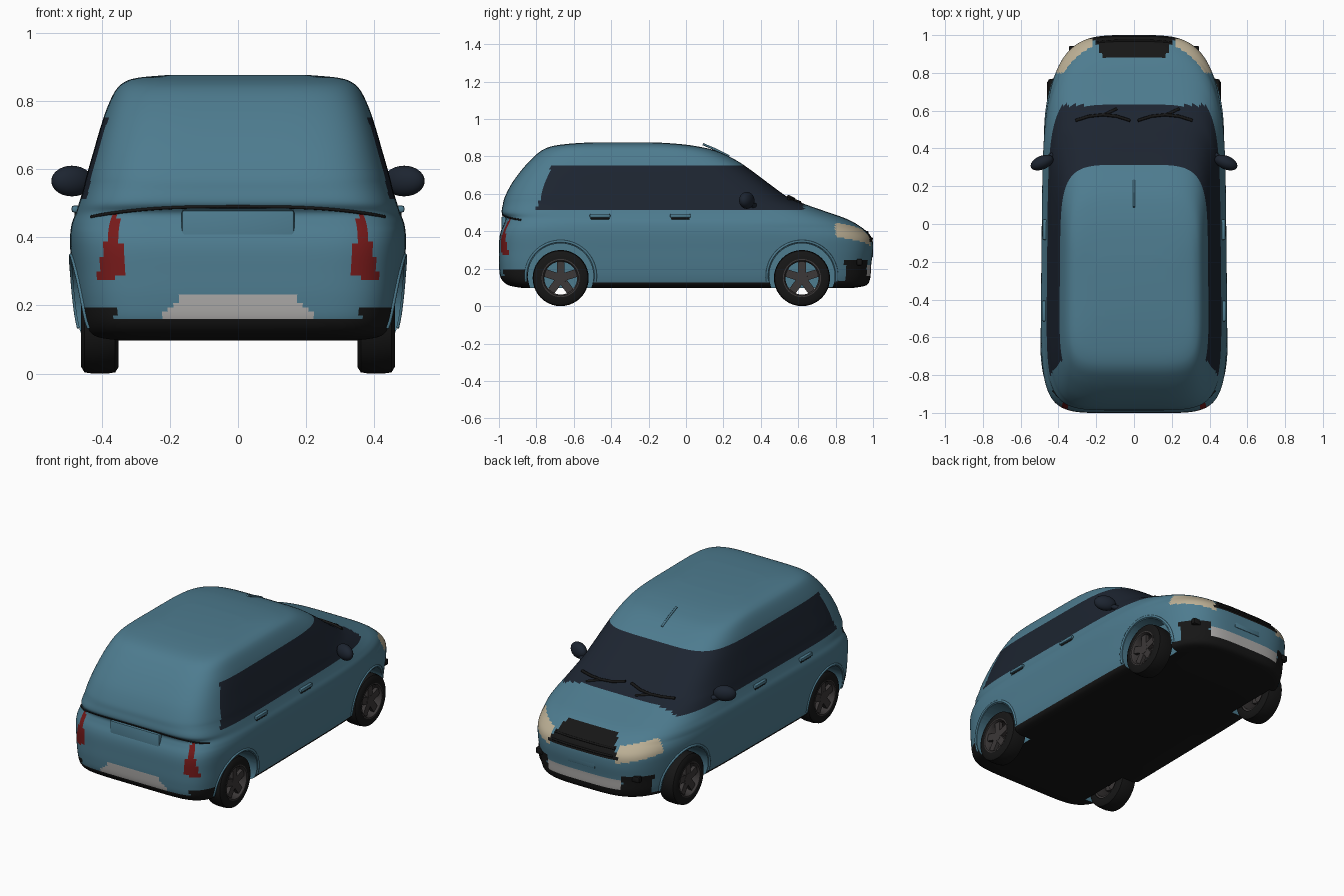
import bpy, bmesh, math
from mathutils import Vector, Matrix

if "Cube" in bpy.data.objects:
    bpy.data.objects.remove(bpy.data.objects["Cube"])


def material(name, rgb):
    m = bpy.data.materials.new(name)
    m.diffuse_color = (*rgb, 1)
    m.use_nodes = True
    m.node_tree.nodes["Principled BSDF"].inputs["Base Color"].default_value = m.diffuse_color
    return m


PAINT = material("paint", (.075, .2, .275))
GLASS = material("glass", (.012, .018, .03))
BLACK = material("black", (.008, .008, .008))
CREAM = material("headlight", (.5, .43, .3))
RED = material("tail_light", (.18, .01, .01))
PALE = material("pale_trim", (.42, .41, .40))
METAL = material("rim_metal", (.045, .04, .04))


def finish(bm, name, mats, angle=40):
    bmesh.ops.recalc_face_normals(bm, faces=bm.faces)
    me = bpy.data.meshes.new(name)
    bm.to_mesh(me)
    bm.free()
    ob = bpy.data.objects.new(name, me)
    bpy.context.collection.objects.link(ob)
    for m in mats:
        me.materials.append(m)
    smooth(ob, angle)
    return ob


def smooth(ob, angle):
    bpy.ops.object.select_all(action='DESELECT')
    ob.select_set(True)
    bpy.context.view_layer.objects.active = ob
    bpy.ops.object.shade_smooth_by_angle(angle=math.radians(angle))


def box(name, loc, size, mat, bevel=.006):
    bm = bmesh.new()
    bmesh.ops.create_cube(bm, size=1, matrix=Matrix.Translation(loc) @ Matrix.Diagonal((*size, 1)))
    bmesh.ops.bevel(bm, geom=bm.edges[:], offset=bevel, segments=2, affect='EDGES', profile=.5)
    return finish(bm, name, [mat])


def tube(name, pts, r, mat):
    cu = bpy.data.curves.new(name, 'CURVE')
    cu.dimensions = '3D'
    cu.bevel_depth, cu.bevel_resolution, cu.use_fill_caps = r, 2, True
    sp = cu.splines.new('POLY')
    sp.points.add(len(pts) - 1)
    for p, co in zip(sp.points, pts):
        p.co = (*co, 1)
    cu.materials.append(mat)
    ob = bpy.data.objects.new(name, cu)
    bpy.context.collection.objects.link(ob)
    return ob


def loft(bm, rings, closed=False):
    rows = [[bm.verts.new(p) for p in r] for r in rings]
    n = len(rows[0])
    for a, b in list(zip(rows, rows[1:])) + ([(rows[-1], rows[0])] if closed else []):
        for i in range(n):
            bm.faces.new((a[i], a[(i + 1) % n], b[(i + 1) % n], b[i]))
    return rows


# Body levels: height, rear y, nose y, half width
LEVELS = [(.098, -.88, .90, .41), (.112, -.95, .965, .45), (.15, -.99, .985, .465),
          (.22, -1, .99, .475), (.30, -1, 1, .482), (.36, -.998, .995, .487),
          (.40, -.99, .965, .488), (.44, -.973, .91, .483), (.47, -.966, .85, .472),
          (.50, -.985, .765, .462), (.54, -.98, .65, .45), (.58, -.97, .55, .44),
          (.65, -.935, .45, .42), (.72, -.885, .357, .40), (.78, -.832, .268, .38),
          (.83, -.775, .163, .356), (.855, -.715, .055, .33), (.868, -.625, -.05, .29),
          (.876, -.5, -.175, .205)]


def spline_rows(rows, steps):
    out = []
    for i in range(len(rows) - 1):
        q = [Vector(rows[min(max(i + k, 0), len(rows) - 1)]) for k in (-1, 0, 1, 2)]
        for s in range(steps):
            t = s / steps
            out.append(.5 * (2 * q[1] + (q[2] - q[0]) * t + (2 * q[0] - 5 * q[1] + 4 * q[2] - q[3]) * t * t
                             + (3 * q[1] - q[0] - 3 * q[2] + q[3]) * t ** 3))
    return out + [Vector(rows[-1])]


def body_ring(level):
    z, yr, yf, w = level
    t = min(max((z - .42) / .14, 0), 1)
    a, b = 80, 56
    sq = [(1, -1 + 2 * i / a) for i in range(a)] + [(1 - 2 * i / b, 1) for i in range(b)]
    sq += [(-u, -v) for u, v in sq]
    ring = []
    for u, v in sq:
        # Corner squareness: rounder nose, squarer tail, softer cabin
        n = 3.9 + 1.3 * t if v > 0 else 6.8 - 1.3 * t
        d = (abs(u) ** n + abs(v) ** n) ** (-1 / n)
        y = (yf + yr) / 2 + v * d * (yf - yr) / 2
        ring.append((u * d * w * (1 - .022 * y), y, z))
    return ring


def body_colour(c, n):
    x, y, z = abs(c.x), c.y, c.z
    if z < .16 and n.z < -.3:
        return 2
    if .515 < z < .755 and -.8 + (z - .52) * .35 < y < .63 and (z > .535 or n.y < .45):
        return 1
    if y > .7:
        if x < .23 - (z - .35) * .6 and .345 < z < .455 and y > .86:
            return 2
        if y > .8 and .22 < x and .32 + (x - .22) * .25 < z < .41 + (x - .22) * .25:
            return 3
        if z < .25 and y > .85:
            return 5 if x < .24 and .155 < z < .225 else 2 if z < .2 or x > .25 else 0
    if y < -.85:
        if .335 + (z - .3) * .1 < x < .365 + (.48 - z) * .25 and .27 + (.4 - x) * .3 < z < .47:
            return 4
        if .155 < z < .235 and x < .24 - (z - .155):
            return 5
        if z < .155 or (z < .195 and x > .36):
            return 2
    return 0


# Body shell
bm = bmesh.new()
rows = loft(bm, [body_ring(r) for r in spline_rows(LEVELS, 6)])
for r in (rows[0], rows[-1]):
    bm.faces.new(r)
bmesh.ops.recalc_face_normals(bm, faces=bm.faces)
for f in bm.faces:
    f.material_index = body_colour(f.calc_center_median(), f.normal)
body = finish(bm, "body", [PAINT, GLASS, BLACK, CREAM, RED, PALE])

# Wheel wells cut from the body
AXLES = {"rear": -.67, "front": .62}
bm = bmesh.new()
for y in AXLES.values():
    for s in (-1, 1):
        bmesh.ops.create_cone(bm, cap_ends=True, segments=48, radius1=.175, radius2=.175, depth=.3,
                              matrix=Matrix.Translation((s * .488, y, .16)) @ Matrix.Rotation(math.pi / 2, 4, 'Y'))
cutter = finish(bm, "wheel_well_cutter", [PAINT])
mod = body.modifiers.new("wells", 'BOOLEAN')
mod.object, mod.solver = cutter, 'EXACT'
bpy.context.view_layer.objects.active = body
bpy.ops.object.modifier_apply(modifier=mod.name)
bpy.data.objects.remove(cutter)
smooth(body, 35)
bpy.context.view_layer.update()


# Project a point onto the body along a direction
def on_body(origin, direction):
    hit, loc, _, _ = body.ray_cast(Vector(origin), Vector(direction))
    return loc if hit else None


def on_side(s, y, z):
    return on_body((s, y, z), (-s, 0, 0))


def lathe(bm, profile, centre, seg=40):
    rings = []
    for i in range(seg):
        a = 2 * math.pi * i / seg
        rings.append([(centre.x + x, centre.y + r * math.cos(a), centre.z + r * math.sin(a)) for x, r in profile])
    loft(bm, rings, closed=True)


# Wheels: lathed tyre and rim, hub and five spokes
TYRE = [(-.055, .1), (-.055, .13), (-.045, .146), (-.02, .15), (.02, .15), (.045, .146), (.055, .13), (.055, .1)]
RIM = [(-.05, .088), (-.05, .102), (.056, .102), (.056, .095), (.045, .088)]
for axle, y in AXLES.items():
    for s, side in ((-1, "left"), (1, "right")):
        c = Vector((s * .405, y, .15))
        bm = bmesh.new()
        lathe(bm, TYRE, c)
        finish(bm, f"{axle}_{side}_tyre", [BLACK])
        bm = bmesh.new()
        lathe(bm, [(s * x, r) for x, r in RIM], c)
        bmesh.ops.create_cone(bm, cap_ends=True, segments=24, radius1=.034, radius2=.03, depth=.05,
                              matrix=Matrix.Translation(c + Vector((s * .02, 0, 0))) @ Matrix.Rotation(math.pi / 2, 4, 'Y'))
        for k in range(5):
            m = (Matrix.Translation(c + Vector((s * .033, 0, 0))) @ Matrix.Rotation(math.tau * k / 5, 4, 'X')
                 @ Matrix.Translation((0, 0, .058)) @ Matrix.Diagonal((.022, .042, .075, 1)))
            bmesh.ops.create_cube(bm, size=1, matrix=m)
        finish(bm, f"{axle}_{side}_rim", [METAL])
        # Arch lip following the body side
        arc = [math.radians(-8 + 196 * i / 32) for i in range(33)]
        pts = [on_side(s, y + .187 * math.cos(a), .16 + .187 * math.sin(a)) for a in arc]
        tube(f"{axle}_{side}_arch_lip", [p for p in pts if p and abs(p.x) > .38], .007, PAINT)
    tube(f"{axle}_axle", [(-.38, y, .15), (.38, y, .15)], .018, BLACK)

for s, side in ((-1, "left"), (1, "right")):
    # Door mirrors
    bm = bmesh.new()
    bmesh.ops.create_uvsphere(bm, u_segments=24, v_segments=14, radius=1,
                              matrix=Matrix.Translation((s * .487, .325, .565)) @ Matrix.Rotation(-s * .4, 4, 'Z')
                              @ Matrix.Diagonal((.064, .036, .045, 1)))
    finish(bm, f"{side}_mirror", [GLASS])
    tube(f"{side}_mirror_arm", [(s * .42, .37, .535), (s * .48, .335, .55)], .015, GLASS)
    # Door handles
    for y, door in ((-.46, "rear"), (-.03, "front")):
        x = on_side(s, y, .48).x
        box(f"{side}_{door}_door_handle", (x + s * .004, y, .483), (.022, .11, .02), PAINT)
        box(f"{side}_{door}_handle_recess", (x, y, .468), (.014, .1, .01), BLACK, .003)
    # Wipers
    x0 = -.31 if s < 0 else .02
    blade = [on_body((x0 + .29 * t, .575 - .03 * (2 * t - 1) ** 2, 2), (0, 0, -1)) for t in (0, .25, .5, .75, 1)]
    tube(f"{side}_wiper", [p + Vector((0, .003, .004)) for p in blade], .008, BLACK)
    tube(f"{side}_wiper_arm", [blade[2], on_body((x0 + .22, .61, 2), (0, 0, -1))], .008, BLACK)
    # Fog lamps
    p = on_body((s * .31, 2, .235), (0, -1, 0))
    box(f"{side}_fog_lamp", p - Vector((0, .008, 0)), (.07, .03, .035), BLACK)

# Roof aerial
base = on_body((0, .23, 2), (0, 0, -1))
tube("aerial", [base, (0, .16, base.z + .036), (0, .09, .866)], .006, PAINT)

# Tailgate lip seam, number plate panels and grille bars
seam = [on_body((.43 * t, -2, .49 - .03 * abs(t) ** 3), (0, 1, 0)) for t in [i / 14 - 1 for i in range(29)]]
tube("tailgate_seam", seam, .005, BLACK)
box("rear_plate_panel", (0, -.972, .405), (.33, .03, .15), PAINT, .008)
box("front_plate", (0, .986, .295), (.18, .026, .07), PAINT, .005)
for z in (.36, .395):
    tube("grille_bar", [on_body((.2 * t, 2, z), (0, -1, 0)) for t in (-1, -.5, 0, .5, 1)], .006, BLACK)
